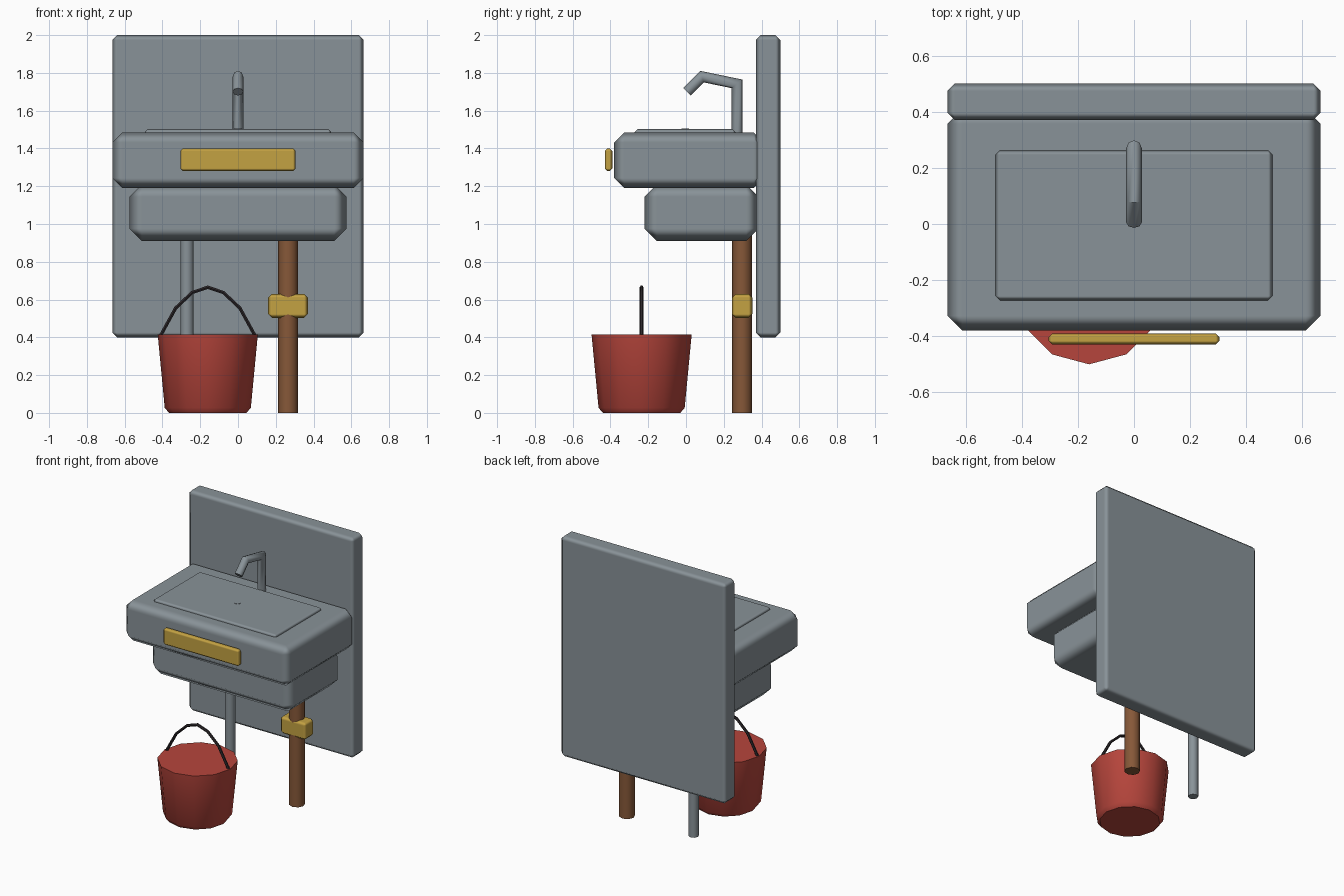
import bpy, bmesh, math
from mathutils import Vector

if "Cube" in bpy.data.objects:
    bpy.data.objects.remove(bpy.data.objects["Cube"])


def material(name, rgb):
    m = bpy.data.materials.new(name)
    m.diffuse_color = (*rgb, 1)
    m.use_nodes = True
    m.node_tree.nodes["Principled BSDF"].inputs["Base Color"].default_value = m.diffuse_color
    return m


GREY = material("grey_stone", (0.25, 0.29, 0.315))
GOLD = material("gold", (0.55, 0.36, 0.055))
BROWN = material("copper_brown", (0.24, 0.098, 0.04))
RED = material("red", (0.47, 0.06, 0.045))
BLACK = material("black", (0.025, 0.02, 0.023))


def add(name, bm, mat, angle=None):
    bmesh.ops.recalc_face_normals(bm, faces=bm.faces)
    me = bpy.data.meshes.new(name)
    bm.to_mesh(me)
    bm.free()
    me.materials.append(mat)
    ob = bpy.data.objects.new(name, me)
    bpy.context.collection.objects.link(ob)
    if angle:
        bpy.ops.object.select_all(action='DESELECT')
        ob.select_set(True)
        bpy.context.view_layer.objects.active = ob
        bpy.ops.object.shade_smooth_by_angle(angle=math.radians(angle))
    return ob


def block(name, mat, lo, hi, bevel):
    """Chamfered box between two corners."""
    bm = bmesh.new()
    bmesh.ops.create_cube(bm, size=1)
    for v in bm.verts:
        v.co = [(a + b) / 2 + c * (b - a) for a, b, c in zip(lo, hi, v.co)]
    for f in bm.faces:
        f.smooth = True
    ob = add(name, bm, mat)
    mod = ob.modifiers.new("chamfer", 'BEVEL')
    mod.width = bevel
    mod.segments = 1
    mod.harden_normals = True
    return ob


def skin(bm, rings):
    """Join vertex rings into a closed tube."""
    n = len(rings[0])
    vs = [[bm.verts.new(p) for p in r] for r in rings]
    for a, b in zip(vs, vs[1:]):
        for i in range(n):
            j = (i + 1) % n
            bm.faces.new((a[i], a[j], b[j], b[i]))
    bm.faces.new(vs[0][::-1])
    bm.faces.new(vs[-1])


def tube(name, mat, path, normal, r, sides=8):
    """Mitred tube along a path lying in the plane with this normal."""
    pts = [Vector(p) for p in path]
    side = Vector(normal)
    rings = []
    for i, p in enumerate(pts):
        d0 = (p - pts[i - 1]).normalized() if i else (pts[1] - p).normalized()
        d1 = (pts[i + 1] - p).normalized() if i < len(pts) - 1 else d0
        t = (d0 + d1).normalized()
        up = t.cross(side) / t.dot(d0)
        angles = [math.tau * k / sides for k in range(sides)]
        rings.append([p + r * (side * math.cos(a) + up * math.sin(a)) for a in angles])
    bm = bmesh.new()
    skin(bm, rings)
    return add(name, bm, mat, 50)


# Wall panel and basin
block("wall_panel", GREY, (-0.665, 0.37, 0.40), (0.665, 0.50, 2.0), 0.026)
block("basin", GREY, (-0.665, -0.38, 1.19), (0.665, 0.41, 1.485), 0.053)
block("basin_underside", GREY, (-0.575, -0.22, 0.91), (0.575, 0.385, 1.21), 0.066)
block("basin_top_plate", GREY, (-0.493, -0.272, 1.44), (0.493, 0.262, 1.502), 0.015)
block("front_plaque", GOLD, (-0.305, -0.43, 1.28), (0.305, -0.39, 1.40), 0.014)

# Drain, just proud of the plate
tube("drain", GREY, [(0, -0.005, 1.48), (0, -0.005, 1.505)], (1, 0, 0), 0.02)

# Tap
tube("tap", GREY, [(0, 0.27, 1.45), (0, 0.27, 1.742), (0, 0.085, 1.78), (0, 0.006, 1.70)],
     (1, 0, 0), 0.028)

# Pipes and joint
tube("waste_pipe", BROWN, [(0.265, 0.297, 0), (0.265, 0.297, 0.98)], (1, 0, 0), 0.053)
tube("supply_pipe", GREY, [(-0.27, 0.297, 0), (-0.27, 0.297, 0.98)], (1, 0, 0), 0.035)
block("pipe_joint", GOLD, (0.16, 0.243, 0.503), (0.37, 0.351, 0.63), 0.02)

# Bucket: twelve-sided, closed on top
BX, BY = -0.16, -0.235
bm = bmesh.new()
skin(bm, [[(BX + r * math.cos(math.tau * k / 12), BY + r * math.sin(math.tau * k / 12), z)
           for k in range(12)] for z, r in ((0, 0.205), (0.027, 0.228), (0.415, 0.265))])
add("bucket", bm, RED, 35)

# Bucket handle
arc = [(BX - 0.255 * math.cos(a), BY, 0.405 + 0.26 * math.sin(a))
       for a in (math.pi * k / 6 for k in range(7))]
for k, (dx, z) in enumerate(((-0.255, 0.40), (-0.17, 0.555), (-0.083, 0.637), (0, 0.665),
                             (0.083, 0.637), (0.17, 0.555), (0.255, 0.40))):
    arc[k] = (BX + dx, BY, z)
tube("bucket_handle", BLACK, arc, (0, 1, 0), 0.01, 6)
